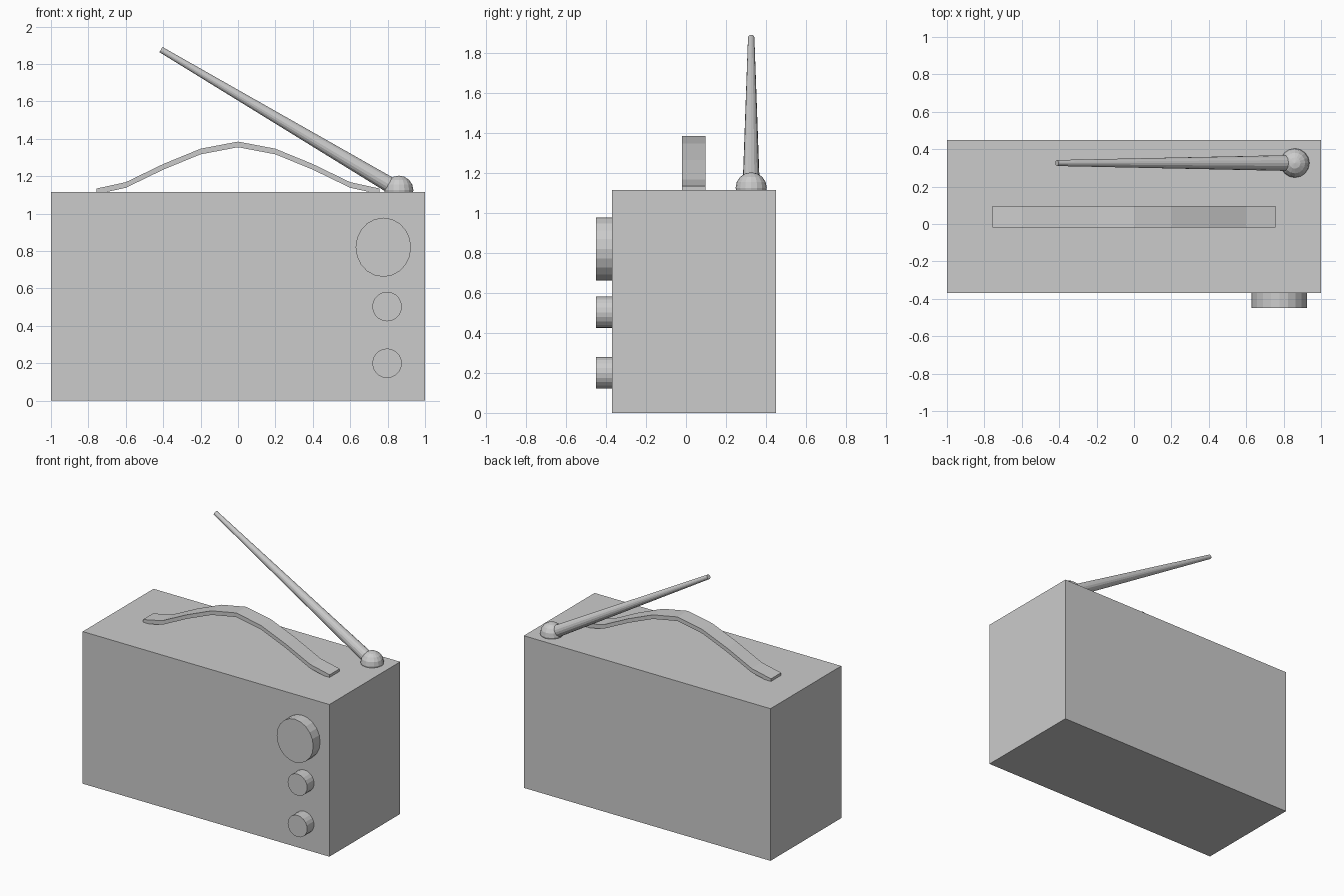
import bpy
from math import pi
from mathutils import Vector

cube = bpy.data.objects.get("Cube")
if cube:
    bpy.data.objects.remove(cube, do_unlink=True)

GREY = (0.6, 0.6, 0.6, 1)
grey = bpy.data.materials.new("light_grey")
grey.use_nodes = True
grey.diffuse_color = GREY
grey.node_tree.nodes["Principled BSDF"].inputs["Base Color"].default_value = GREY


def finish(name):
    obj = bpy.context.object
    obj.name = name
    obj.data.materials.append(grey)
    return obj


# Case
CASE_TOP, CASE_FRONT, CASE_BACK = 1.115, -0.37, 0.45
bpy.ops.mesh.primitive_cube_add(
    size=1, location=(0, (CASE_FRONT + CASE_BACK) / 2, CASE_TOP / 2))
case = finish("case")
case.scale = (2, CASE_BACK - CASE_FRONT, CASE_TOP)


# Front knobs: the tuning knob is slightly taller than wide
def knob(name, x, z, rx, rz):
    bpy.ops.mesh.primitive_cylinder_add(
        vertices=20, radius=1, depth=0.08,
        location=(x, CASE_FRONT - 0.04, z), rotation=(pi / 2, 0, 0))
    finish(name).scale = (rx, rz, 1)


knob("tuning_knob", 0.777, 0.82, 0.148, 0.158)
knob("volume_knob", 0.797, 0.503, 0.079, 0.079)
knob("tone_knob", 0.797, 0.2, 0.079, 0.079)

# Carrying handle: a bent strip, mirrored from one half of its profile
half = [(0.757, 1.134), (0.6, 1.168), (0.4, 1.265), (0.2, 1.347)]
top = [(-x, z) for x, z in half] + [(0, 1.385)] + half[::-1]
n = len(top)
verts = [(x, y, z - drop) for y, drop in
         ((-0.02, 0), (0.097, 0), (0.097, 0.03), (-0.02, 0.03)) for x, z in top]
faces = []
for side in range(4):
    a, b = side * n, (side + 1) % 4 * n
    faces += [(a + i, a + i + 1, b + i + 1, b + i) for i in range(n - 1)]
faces += [(0, n, 2 * n, 3 * n), (4 * n - 1, 3 * n - 1, 2 * n - 1, n - 1)]
mesh = bpy.data.meshes.new("handle")
mesh.from_pydata(verts, [], faces)
mesh.materials.append(grey)
bpy.context.collection.objects.link(bpy.data.objects.new("handle", mesh))

# Antenna ball joint and tapered rod
base, tip = Vector((0.86, 0.326, 1.125)), Vector((-0.412, 0.326, 1.877))
bpy.ops.mesh.primitive_uv_sphere_add(
    segments=16, ring_count=8, radius=0.078, location=base)
finish("antenna_joint")

axis = tip - base
bpy.ops.mesh.primitive_cone_add(
    vertices=16, radius1=0.043, radius2=0.016, depth=axis.length,
    location=(base + tip) / 2, rotation=axis.to_track_quat("Z", "Y").to_euler())
finish("antenna_rod")
